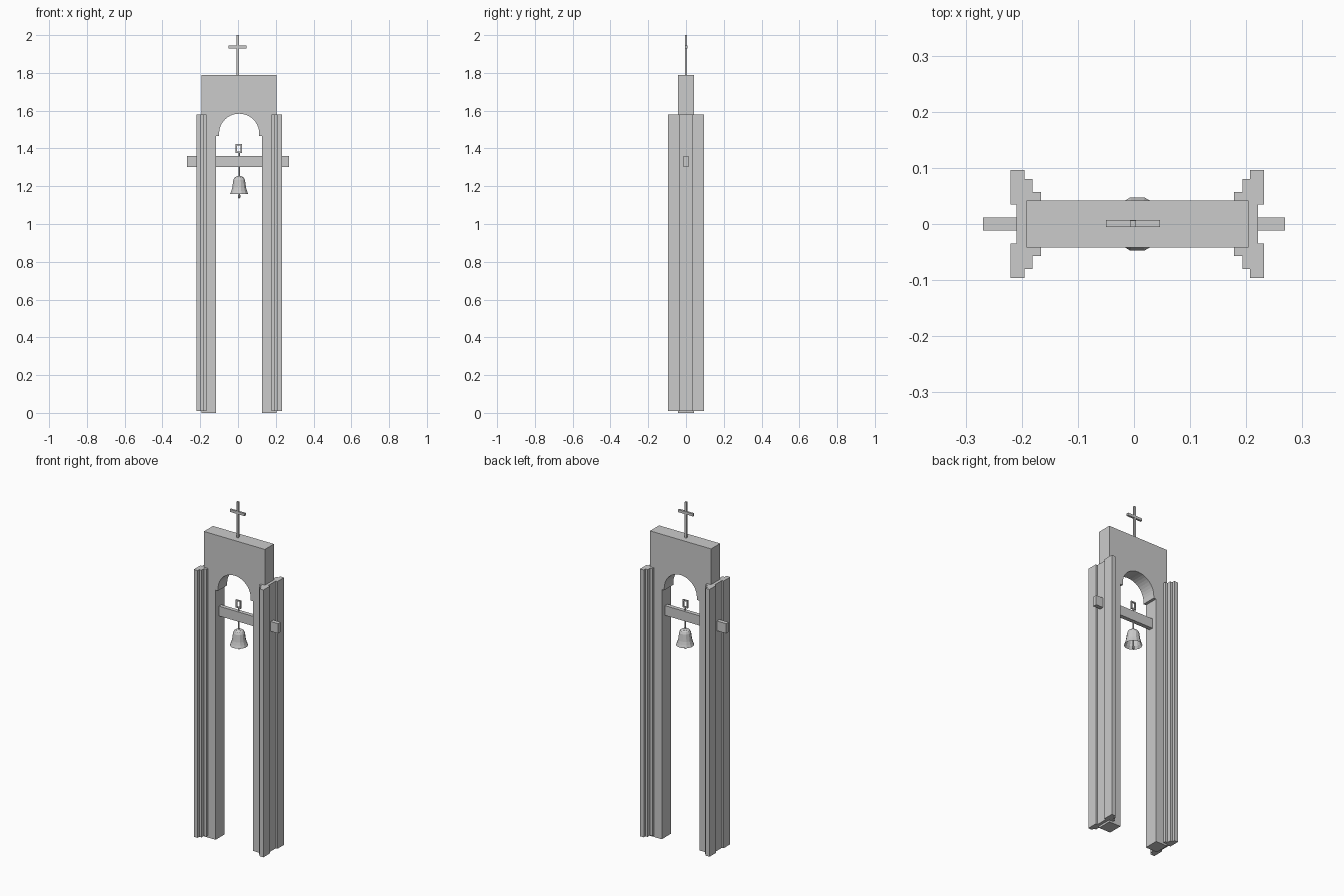
import bpy, bmesh, math

if "Cube" in bpy.data.objects:
    bpy.data.objects.remove(bpy.data.objects["Cube"])

CX = 0.006  # symmetry axis of the arch and piers


def finish(bm, name):
    bmesh.ops.recalc_face_normals(bm, faces=bm.faces)
    me = bpy.data.meshes.new(name)
    bm.to_mesh(me)
    bm.free()
    ob = bpy.data.objects.new(name, me)
    bpy.context.collection.objects.link(ob)
    return ob


def extrude(name, pts, vec):
    """Closed 3D outline extruded along vec."""
    bm = bmesh.new()
    face = bm.faces.new([bm.verts.new(p) for p in pts])
    out = bmesh.ops.extrude_face_region(bm, geom=[face], use_keep_orig=True)
    verts = [g for g in out["geom"] if isinstance(g, bmesh.types.BMVert)]
    bmesh.ops.translate(bm, verts=verts, vec=vec)
    return finish(bm, name)


def box(name, x0, x1, y0, y1, z0, z1):
    return extrude(name, [(x0, y0, z0), (x1, y0, z0), (x1, y1, z0), (x0, y1, z0)], (0, 0, z1 - z0))


def lathe(name, profile, sides):
    """Revolve (radius, z) points about the bell axis, flat side facing y."""
    bm = bmesh.new()
    rings = []
    for r, z in profile:
        ring = []
        for i in range(sides):
            a = 2 * math.pi * (i + 0.5) / sides
            ring.append(bm.verts.new((CX + r * math.cos(a), r * math.sin(a), z)))
        rings.append(ring)
    for lo, hi in zip(rings, rings[1:]):
        for i in range(sides):
            j = (i + 1) % sides
            bm.faces.new((lo[i], lo[j], hi[j], hi[i]))
    bm.faces.new(rings[0])
    bm.faces.new(rings[-1])
    return finish(bm, name)


# Arched frame: two legs joined by a block with a round opening
D = 0.042
arch = [(CX - 0.106 * math.cos(math.pi * i / 20), 1.48 + 0.104 * math.sin(math.pi * i / 20))
        for i in range(21)]
outline = ([(CX - 0.198, 0), (CX - 0.122, 0), (CX - 0.122, 1.466), (CX - 0.106, 1.466)] + arch +
           [(CX + 0.106, 1.466), (CX + 0.122, 1.466), (CX + 0.122, 0), (CX + 0.198, 0),
            (CX + 0.198, 1.79), (CX - 0.198, 1.79)])
extrude("arched_frame", [(x, -D, z) for x, z in outline], (0, 2 * D, 0))

# Stepped side piers with a shallow groove on the outside
half = [(0.172, 0.057), (0.187, 0.057), (0.187, 0.080), (0.201, 0.080),
        (0.201, 0.096), (0.226, 0.096), (0.226, 0.035), (0.215, 0.035)]
pier = half + [(x, -y) for x, y in reversed(half)]
for side, label in ((-1, "left"), (1, "right")):
    extrude(label + "_pier", [(CX + side * x, y, 0.011) for x, y in pier], (0, 0, 1.569))

# Cross beam carrying the bell
box("cross_beam", -0.269, 0.269, -0.012, 0.012, 1.303, 1.36)

# Hollow bell
lathe("bell", [(0.044, 1.160), (0.049, 1.160), (0.043, 1.175), (0.038, 1.192), (0.035, 1.212),
               (0.032, 1.233), (0.026, 1.245), (0.016, 1.251), (0.014, 1.247), (0.028, 1.232),
               (0.031, 1.212), (0.034, 1.192), (0.039, 1.175), (0.044, 1.160)][1:-1], 12)
bell = bpy.data.objects["bell"]
bm = bmesh.new()
bm.from_mesh(bell.data)
# Drop the cap over the mouth and bridge the lip
caps = [f for f in bm.faces if len(f.verts) == 12]
bmesh.ops.delete(bm, geom=caps, context="FACES_ONLY")
bmesh.ops.bridge_loops(bm, edges=[e for e in bm.edges if e.is_boundary])
bmesh.ops.recalc_face_normals(bm, faces=bm.faces)
bm.to_mesh(bell.data)
bm.free()
lathe("bell_crown", [(0.017, 1.246), (0.017, 1.251), (0.008, 1.254)], 12)

# Hanging rod, clapper and square link
lathe("hanging_rod", [(0.004, 1.15), (0.004, 1.38)], 8)
lathe("clapper", [(0.003, 1.136), (0.007, 1.140), (0.007, 1.152), (0.003, 1.157)], 8)
for sx, label in ((-1, "left"), (1, "right")):
    c = CX - 0.002 + sx * 0.0125
    box("link_" + label, c - 0.0035, c + 0.0035, -0.004, 0.004, 1.377, 1.423)
for z, label in ((1.377, "bottom"), (1.416, "top")):
    box("link_" + label, CX - 0.018, CX + 0.014, -0.004, 0.004, z, z + 0.007)

# Cross on the roof
box("cross_post", -0.007, 0.004, -0.005, 0.006, 1.78, 2.0)
box("cross_arm", -0.05, 0.046, -0.005, 0.007, 1.929, 1.944)
